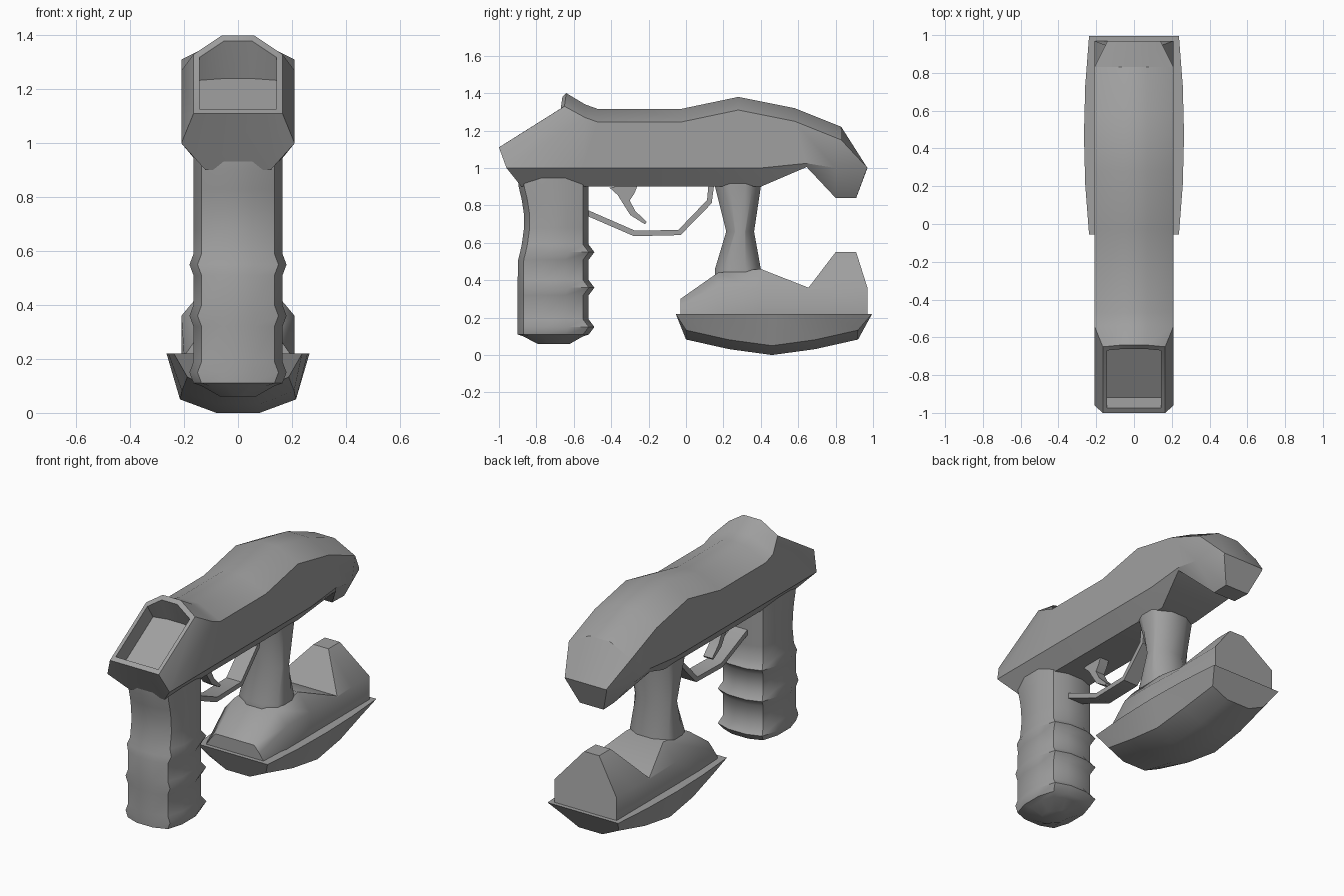
import bpy, bmesh, math
from mathutils import Vector

CROWN, SIDE = .07, .21       # half widths of the top flat and the flank
BEVEL = .07                  # drop from the top flat to the flank
WAIST, BELLY = 1.0, .9       # heights where the flank turns under and ends
GRIP = .165                  # half width of the grip and the rim
SHELF = .36                  # height where the fore end starts to narrow
TAPER = .84                  # how fast flanks narrow beyond the waist or shelf

cube = bpy.data.objects.get("Cube")
if cube:
    bpy.data.objects.remove(cube, do_unlink=True)

shade = .35
grey = bpy.data.materials.new("matte_grey")
grey.use_nodes = True
grey.diffuse_color = (shade, shade, shade, 1)
grey.node_tree.nodes["Principled BSDF"].inputs["Base Color"].default_value = grey.diffuse_color


def loft(name, halves, smooth_angle=32):
    """Skin half rings of (x, y, z), mirrored across the middle, and cap both ends."""
    bm = bmesh.new()
    rings = []
    for half in halves:
        points = list(half) + [(-x, y, z) for x, y, z in reversed(half)]
        rings.append([bm.verts.new(point) for point in points])
    for near, far in zip(rings, rings[1:]):
        for i in range(len(near)):
            bm.faces.new((near[i - 1], near[i], far[i], far[i - 1]))
    bm.faces.new(rings[0])
    bm.faces.new(rings[-1])
    bmesh.ops.recalc_face_normals(bm, faces=bm.faces)
    mesh = bpy.data.meshes.new(name)
    bm.to_mesh(mesh)
    bm.free()
    mesh.materials.append(grey)
    part = bpy.data.objects.new(name, mesh)
    bpy.context.collection.objects.link(part)
    bpy.ops.object.select_all(action="DESELECT")
    part.select_set(True)
    bpy.context.view_layer.objects.active = part
    bpy.ops.object.shade_smooth_by_angle(angle=math.radians(smooth_angle))


def body_section(y, top, low_y, belly=BELLY):
    """Half section of the body: top flat, bevel, flank and tucked underside."""
    waist = max(WAIST, belly + .02)
    foot = SIDE - TAPER * max(0, WAIST - belly)
    return [(CROWN, y, top), (SIDE, y, top - BEVEL), (SIDE, low_y, waist), (foot, low_y, belly)]


def pillow(z, front, back, corner, bulge, inset):
    """Half of a rectangle at height z with sharp corners and bowed sides."""
    third = (back - front) / 3
    return [(corner * .4, front, z), (corner, front + inset, z),
            (corner + bulge, front + third, z), (corner + bulge, back - third, z),
            (corner, back - inset, z), (corner * .4, back, z)]


def strap(name, half_width, path, thicknesses):
    """Flat bar along a (y, z) path, with its own thickness at each bend."""
    path = [Vector(point) for point in path]
    rings = []
    for i, (point, thick) in enumerate(zip(path, thicknesses)):
        before, after = path[max(i - 1, 0)], path[min(i + 1, len(path) - 1)]
        along = (after - before).normalized()
        offset = Vector((-along.y, along.x)) * thick / 2
        rings.append([(half_width, *(point + offset)), (half_width, *(point - offset))])
    loft(name, rings)


# Body: slanted rim with a sunken floor, a flared collar, then the barrel and rear lobe
rim = [Vector(p) for p in ((.06, -.64, 1.4), (GRIP, -.65, 1.33), (GRIP, -1, 1.11), (.1, -1, 1.11))]
rim_centre = Vector((0, -.8, 1.24))
mouth = [point.lerp(rim_centre, .13) for point in rim]
floor = [(p.x, p.y + .055, min(p.z - .085, rim_centre.z)) for p in mouth]
collar = [(CROWN, -.54, 1.34), (SIDE, -.54, 1.27), (SIDE, -.96, WAIST), (.12, -.88, BELLY)]
lobe_tip = [(CROWN, .97, WAIST), (.14, .97, WAIST), (.14, .965, WAIST - .01), (.08, .91, .84)]
loft("body", [
    floor, mouth, rim, collar,
    body_section(-.47, 1.315, -.55),
    body_section(-.03, 1.315, -.03),
    body_section(.28, 1.38, .4),
    body_section(.58, 1.32, .645, belly=1.005),
    body_section(.83, 1.22, .8, belly=.84),
    lobe_tip,
])


def grip_ring(z, shrink=0, ridge=0):
    """Grip section, hollowed in front below the body."""
    hollow = max(0, math.sin(math.pi * (z - .5) / .42))
    front = -.9 + shrink + .035 * hollow
    return pillow(z, front, -.52 - shrink + ridge, GRIP - .03 - shrink + ridge / 2, .03, .03)


# Rear grip with rounded foot and three finger ridges
grip = [grip_ring(.06, shrink=.1), grip_ring(.1, shrink=.03)]
for height in (.15, .36, .55):
    grip += [grip_ring(height - .04), grip_ring(height, ridge=.03), grip_ring(height + .04)]
grip += [grip_ring(z) for z in (.68, .76, .83, BELLY, BELLY + .05)]
loft("rear_grip", grip, smooth_angle=45)

# Column that joins the body to the fore end, pinched at mid height
column = []
for z, pinch in ((.4, 0), (.46, 0), (.66, .06), (BELLY, 0), (BELLY + .03, 0)):
    column.append(pillow(z, .155 + pinch, .4 - pinch * .6, .13 - pinch / 4, .01, .045))
loft("fore_column", column, smooth_angle=45)

# Fore end, whose flanks slope in to a narrow top and a leaning rear lobe
fore_end = [[(.13, -.03, .3), (GRIP, -.03, .26), (.2, -.03, SIDE)]]
for y, top in ((.17, .44), (.4, .46), (.655, SHELF), (.8, .55), (.97, .55)):
    half_width = SIDE - TAPER * (top - SHELF)
    fore_end.append([(half_width, min(y, .91), top), (SIDE, y, min(top - .01, SHELF)),
                     (SIDE, y, SIDE)])
loft("fore_end", fore_end, smooth_angle=45)

# Curved base: a keel that lifts and narrows towards both ends
base = []
for step in range(-2, 3):
    u = step / 2
    lift = .083 * abs(u) ** 1.4
    width = .265 - .027 * u * u
    base.append([(width, .47 + .525 * u, .22), (width - .05, .46 + .46 * u, lift + .05),
                 (.08, .46 + .46 * u, lift)])
loft("base", base)

# Trigger guard and trigger
guard_path = [(-.54, .765), (-.275, .65), (-.035, .655), (.125, .82), (.135, BELLY + .01)]
strap("trigger_guard", .05, guard_path, [.03] * len(guard_path))
trigger_path = [(-.33, BELLY + .01), (-.32, .86), (-.32, .82), (-.285, .76), (-.215, .705)]
strap("trigger", .03, trigger_path, [.16, .09, .04, .035, .015])
